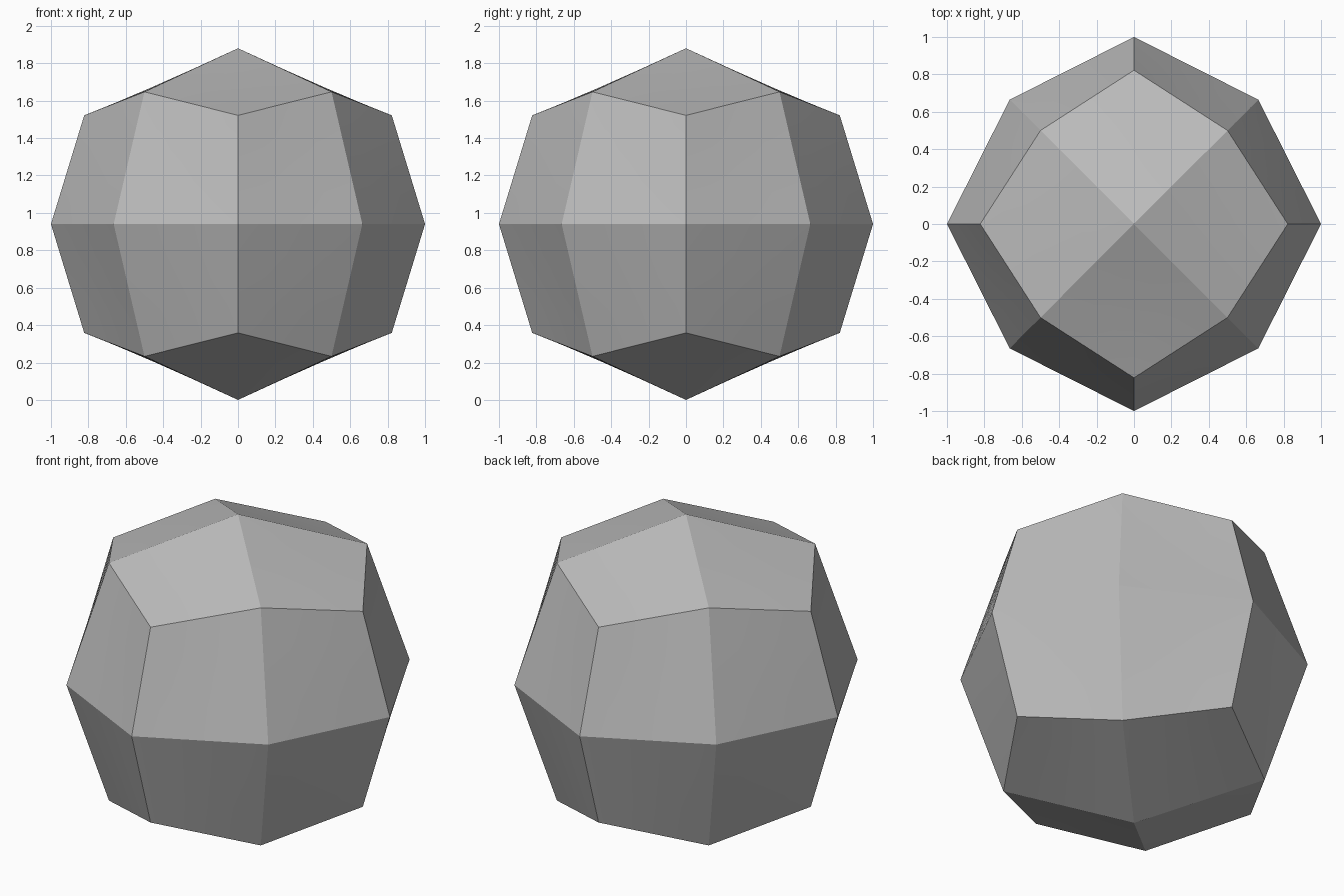
import bpy, bmesh
from math import cos, sin, pi
from mathutils import Vector

if "Cube" in bpy.data.objects:
    bpy.data.objects.remove(bpy.data.objects["Cube"])

CORNER_R, EDGE_R, FACE_R = 0.94, 1.0, 1.007
GREY = (0.5, 0.5, 0.5, 1.0)

mat = bpy.data.materials.new("stone grey")
mat.use_nodes = True
mat.diffuse_color = GREY
mat.node_tree.nodes["Principled BSDF"].inputs["Base Color"].default_value = GREY

# Octahedron directions: four waist corners on the diagonals, two poles
waist = [Vector((cos(a), sin(a), 0)) for a in (pi / 4 + i * pi / 2 for i in range(4))]
poles = [Vector((0, 0, 1)), Vector((0, 0, -1))]

bm = bmesh.new()


def point(radius, *dirs):
    return bm.verts.new(sum(dirs, Vector()).normalized() * radius)


# Each octahedron face becomes three quads meeting at its bulged centre
for pole in poles:
    for i in range(4):
        tri = [pole, waist[i], waist[(i + 1) % 4]]
        for k in range(3):
            a, b, c = tri[k], tri[(k + 1) % 3], tri[(k + 2) % 3]
            bm.faces.new((point(CORNER_R, a), point(EDGE_R, a, b),
                          point(FACE_R, a, b, c), point(EDGE_R, a, c)))

bmesh.ops.remove_doubles(bm, verts=bm.verts, dist=0.001)
bmesh.ops.recalc_face_normals(bm, faces=bm.faces)

# Split each quad into a gently twisted patch
bmesh.ops.subdivide_edges(bm, edges=bm.edges[:], cuts=3, use_grid_fill=True)
bmesh.ops.translate(bm, verts=bm.verts, vec=(0, 0, CORNER_R))

mesh = bpy.data.meshes.new("faceted_ball")
bm.to_mesh(mesh)
bm.free()
mesh.materials.append(mat)
ball = bpy.data.objects.new("faceted_ball", mesh)
bpy.context.collection.objects.link(ball)

# Smooth inside the patches, crisp between them
bpy.context.view_layer.objects.active = ball
ball.select_set(True)
bpy.ops.object.shade_smooth_by_angle(angle=pi / 6)
